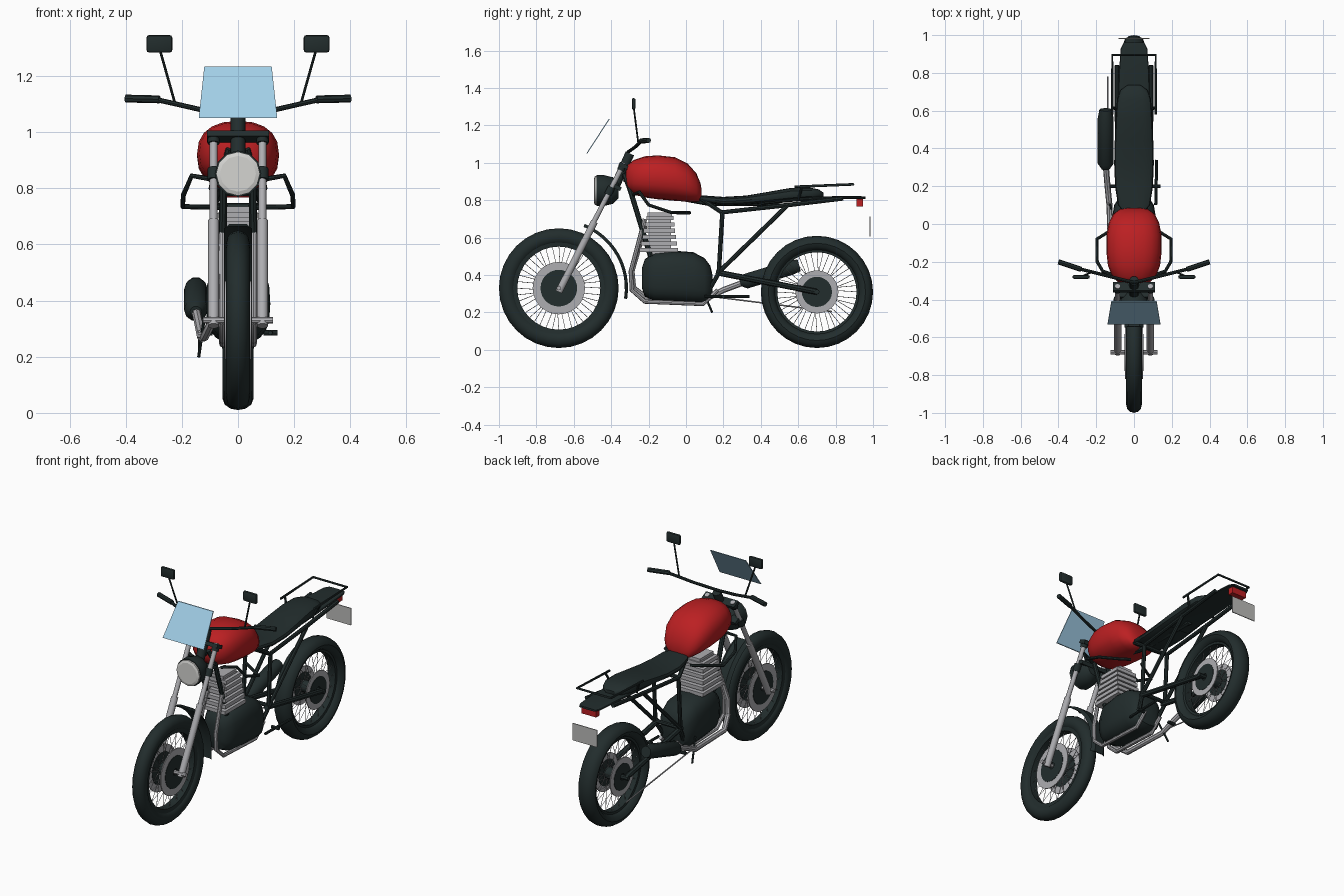
import bpy, bmesh, math
from mathutils import Vector, Matrix

if "Cube" in bpy.data.objects:
    bpy.data.objects.remove(bpy.data.objects["Cube"])


def material(name, rgb):
    m = bpy.data.materials.new(name)
    m.diffuse_color = (*rgb, 1)
    m.use_nodes = True
    m.node_tree.nodes["Principled BSDF"].inputs["Base Color"].default_value = m.diffuse_color
    return m


DARK = material("dark rubber", (0.016, 0.026, 0.026))
RED = material("red paint", (0.50, 0.014, 0.016))
GREY = material("grey metal", (0.42, 0.42, 0.44))
LENS = material("lens white", (0.66, 0.66, 0.64))
BLUE = material("screen blue", (0.36, 0.62, 0.80))
PLATE = material("plate grey", (0.50, 0.50, 0.49))


def finish(ob, mat, smooth=40):
    ob.data.materials.append(mat)
    bpy.ops.object.select_all(action='DESELECT')
    ob.select_set(True)
    bpy.context.view_layer.objects.active = ob
    if smooth:
        bpy.ops.object.shade_smooth_by_angle(angle=math.radians(smooth))
    return ob


def from_bmesh(name, bm, mat, smooth=40):
    bmesh.ops.recalc_face_normals(bm, faces=bm.faces)
    me = bpy.data.meshes.new(name)
    bm.to_mesh(me)
    bm.free()
    ob = bpy.data.objects.new(name, me)
    bpy.context.collection.objects.link(ob)
    return finish(ob, mat, smooth)


def tubes(name, paths, r, mat, mirror=False, radii=None, res=2):
    """Round bars along point paths, optionally repeated on the other side."""
    cu = bpy.data.curves.new(name, 'CURVE')
    cu.dimensions = '3D'
    cu.bevel_depth, cu.bevel_resolution, cu.use_fill_caps = r, res, True
    if mirror:
        paths = paths + [[(-x, y, z) for x, y, z in p] for p in paths]
    for p in paths:
        sp = cu.splines.new('POLY')
        sp.points.add(len(p) - 1)
        for i, co in enumerate(p):
            sp.points[i].co = (*co, 1)
            sp.points[i].radius = radii[i] if radii else 1
    ob = bpy.data.objects.new(name, cu)
    bpy.context.collection.objects.link(ob)
    bpy.ops.object.select_all(action='DESELECT')
    ob.select_set(True)
    bpy.context.view_layer.objects.active = ob
    bpy.ops.object.convert(target='MESH')
    return finish(bpy.context.object, mat)


def bridge(bm, rings, loop):
    n = len(rings[0])
    for k in range(len(rings) if loop else len(rings) - 1):
        a, b = rings[k], rings[(k + 1) % len(rings)]
        for i in range(n):
            j = (i + 1) % n
            bm.faces.new((a[i], a[j], b[j], b[i]))


def lathe_x(name, c, profile, mat, n=32):
    """Closed (x, radius) profile spun about an axle through c = (y, z)."""
    bm = bmesh.new()
    rings = []
    for k in range(n):
        a = math.tau * k / n
        rings.append([bm.verts.new((x, c[0] + r * math.cos(a), c[1] + r * math.sin(a)))
                      for x, r in profile])
    bridge(bm, rings, True)
    return from_bmesh(name, bm, mat)


def loft_y(name, sections, mat, e=0.75, n=16, smooth=40):
    """Rounded body through (y, bottom, top, half width) sections."""
    bm = bmesh.new()
    rings = []
    for y, z0, z1, w in sections:
        ring = []
        for k in range(n):
            c, s = math.cos(math.tau * k / n), math.sin(math.tau * k / n)
            ring.append(bm.verts.new((w * math.copysign(abs(c) ** e, c), y,
                        (z0 + z1) / 2 + (z1 - z0) / 2 * math.copysign(abs(s) ** e, s))))
        rings.append(ring)
    bridge(bm, rings, False)
    bm.faces.new(rings[0])
    bm.faces.new(rings[-1])
    return from_bmesh(name, bm, mat, smooth)


def box(name, c, size, mat, tilt=0, bevel=0):
    bm = bmesh.new()
    bmesh.ops.create_cube(bm, size=1, matrix=Matrix.Translation(c)
                          @ Matrix.Rotation(tilt, 4, 'X') @ Matrix.Diagonal((*size, 1)))
    if bevel:
        bmesh.ops.bevel(bm, geom=bm.edges[:], offset=bevel, segments=2, affect='EDGES', profile=0.5)
    return from_bmesh(name, bm, mat)


# Wheels: tyre, rim, hub, twin discs and crossed spokes
def wheel(tag, c, outer, depth, half, disc_x, disc_r):
    mid = outer - depth / 2
    lathe_x(tag + "_tyre", c, [(half * math.cos(math.tau * k / 12), mid + depth / 2 * math.sin(math.tau * k / 12))
                               for k in range(12)], DARK)
    rim = outer - depth
    lathe_x(tag + "_rim", c, [(-.025, rim - .008), (.025, rim - .008), (.03, rim + .02), (-.03, rim + .02)], DARK)
    tubes(tag + "_hub", [[(-disc_x, *c), (disc_x, *c)]], .035, DARK, res=5)
    for s in (-1, 1):
        for part, r0, r1, t, m in (("disc", disc_r * .68, disc_r, .003, GREY),
                                   ("disc_carrier", .02, disc_r * .7, .005, DARK)):
            lathe_x(tag + "_" + part, c, [(s * disc_x - t, r0), (s * disc_x + t, r0),
                                          (s * disc_x + t, r1), (s * disc_x - t, r1)], m, 28)
    paths = []
    for k in range(40):
        a, s = math.tau * k / 40, (-1) ** k
        b = a + .35 * (1 if k % 4 < 2 else -1)
        paths.append([(s * .038, c[0] + .035 * math.cos(b), c[1] + .035 * math.sin(b)),
                      (s * .008, c[0] + rim * math.cos(a), c[1] + rim * math.sin(a))])
    tubes(tag + "_spokes", paths, .0016, GREY, res=0)


FRONT, REAR = (-.68, .33), (.70, .31)
wheel("front", FRONT, .32, .09, .042, .045, .14)
wheel("rear", REAR, .30, .08, .055, .052, .115)
tubes("front_axle", [[(-.125, *FRONT), (.125, *FRONT)]], .012, GREY)
tubes("rear_axle", [[(-.10, *REAR), (.10, *REAR)]], .014, DARK)

# Front fender: curved sheet behind the wheel
bm = bmesh.new()
rings = []
for k in range(13):
    a = math.radians(68 - 77 * k / 12)
    rings.append([bm.verts.new((x, FRONT[0] + r * math.cos(a), FRONT[1] + r * math.sin(a)))
                  for x, r in ((-.05, .353), (-.03, .37), (.03, .37), (.05, .353), (.03, .362), (-.03, .362))])
bridge(bm, rings, False)
bm.faces.new(rings[0])
bm.faces.new(rings[-1])
from_bmesh("front_fender", bm, DARK)

# Fork and steering
tubes("fork_slider", [[(.087, -.68, .31), (.087, -.49, .685)]], .02, GREY, True, res=3)
tubes("fork_tube", [[(.087, -.50, .67), (.087, -.33, 1.0)]], .014, GREY, True, res=3)
tubes("fork_collar", [[(.087, -.418, .83), (.087, -.397, .87)], [(.087, -.35, .96), (.087, -.335, .99)]],
      .021, DARK, True, res=3)
box("upper_clamp", (0, -.335, .985), (.22, .05, .022), DARK, math.radians(-27))
box("lower_clamp", (0, -.37, .87), (.19, .05, .022), DARK, math.radians(-27))
tubes("steering_stem", [[(0, -.39, .85), (0, -.30, 1.05)]], .026, DARK, res=3)
tubes("handlebar", [[(-.30, -.235, 1.118), (-.24, -.25, 1.105), (-.14, -.275, 1.082), (0, -.31, 1.058),
                     (.14, -.275, 1.082), (.24, -.25, 1.105), (.30, -.235, 1.118)]], .009, DARK)
tubes("grip", [[(.28, -.24, 1.117), (.40, -.20, 1.12)]], .014, DARK, True)
tubes("mirror_stem", [[(.225, -.255, 1.105), (.28, -.28, 1.30)]], .005, DARK, True)
for s in (-1, 1):
    box("mirror", (s * .28, -.28, 1.315), (.092, .02, .062), DARK, 0, .009)

# Windscreen: tapered pane
bm = bmesh.new()
rings = [[bm.verts.new((x, y + d, z)) for x, y, z in
          ((-.14, -.53, 1.05), (.14, -.53, 1.05), (.12, -.41, 1.235), (-.12, -.41, 1.235))] for d in (-.003, .003)]
bridge(bm, rings, False)
bm.faces.new(rings[0])
bm.faces.new(rings[1])
from_bmesh("windscreen", bm, BLUE, 0)

# Headlight
tubes("headlight_shell", [[(0, y, .852) for y in (-.478, -.44, -.39, -.36)]], .083, DARK,
      radii=(1, 1, .85, .5), res=4)
tubes("headlight_lens", [[(0, y, .852) for y in (-.492, -.487, -.474)]], .08, LENS, radii=(.8, .98, .98), res=4)
tubes("headlight_bracket", [[(.05, -.42, .852), (.087, -.405, .855)]], .01, DARK, True)

# Tank
loft_y("fuel_tank", [(-.322, .89, .95, .04), (-.312, .855, .99, .08), (-.28, .83, 1.015, .115),
                     (-.22, .815, 1.035, .138), (-.15, .805, 1.04, .146), (-.06, .797, 1.03, .146),
                     (.01, .792, .995, .132), (.055, .79, .945, .108), (.078, .795, .89, .075),
                     (.084, .815, .855, .035)], RED, .85, 20, 50)

# Seat, tail and rear lamp
loft_y("seat", [(.06, .80, .825, .05), (.10, .79, .825, .085), (.20, .77, .818, .10), (.32, .775, .825, .105),
                (.44, .785, .845, .102), (.56, .795, .866, .097), (.66, .805, .868, .09), (.71, .81, .858, .07),
                (.735, .815, .84, .035)], DARK, .7)
loft_y("tail_fender", [(.40, .775, .80, .075), (.60, .795, .815, .085), (.80, .805, .822, .08),
                       (.93, .808, .822, .07), (.96, .808, .82, .055)], DARK, .5)
box("tail_light", (0, .928, .787), (.10, .035, .04), RED)
box("number_plate", (0, .983, .66), (.165, .005, .105), PLATE)
tubes("rear_rack", [[(-.115, .58, .872), (-.115, .895, .885), (.115, .895, .885), (.115, .58, .872)]], .007, DARK)
tubes("rack_stay", [[(.115, .62, .873), (.085, .60, .80)]], .007, DARK, True)

# Frame
tubes("down_tube", [[(.03, -.33, .94), (.052, -.30, .86), (.055, -.19, .50)]], .014, DARK, True)
tubes("spine_tube", [[(0, -.33, .92), (0, -.10, .83), (0, .12, .79), (0, .50, .79)]], .02, DARK)
tubes("rear_frame", [[(.06, .08, .81), (.085, .19, .735), (.09, .55, .775), (.09, .84, .81)],
                     [(.085, .195, .74), (.085, .175, .41), (.06, .10, .28)],
                     [(.085, .18, .42), (.09, .55, .78)]], .012, DARK, True)
tubes("swing_arm", [[(.08, .16, .415), (.08, .70, .31)]], .016, DARK, True)
tubes("frame_cross_bar", [[(-.085, .18, .42), (.085, .18, .42)], [(-.085, .19, .735), (.085, .19, .735)]], .012, DARK)
tubes("lower_cradle", [[(.055, -.22, .70), (.055, -.295, .42), (.055, -.29, .32), (.055, -.22, .258),
                        (.055, .09, .245), (.055, .17, .32)]], .012, GREY, True)
tubes("side_guard", [[(.08, -.28, .83), (.165, -.25, .845), (.195, -.20, .775), (.197, -.08, .735),
                      (.10, -.02, .733), (.04, .02, .733)]], .009, DARK, True)

# Engine: rounded crankcase and tapering finned cylinder
loft_y("crankcase", [(-.235, .33, .44, .05), (-.22, .285, .485, .08), (-.17, .262, .52, .105), (-.06, .255, .53, .115),
                     (.04, .25, .522, .115), (.10, .247, .49, .105), (.13, .265, .45, .085), (.142, .31, .40, .05)],
       DARK, .7, 20)
box("cylinder_core", (0, -.14, .61), (.10, .12, .22), GREY)
for k in range(6):
    t = k / 5
    box("cylinder_fin", (0, -.145 + .005 * t, .535 + .034 * k), (.17 - .03 * t, .205 - .06 * t, .022), GREY)
box("cylinder_head", (0, -.14, .72), (.085, .13, .03), GREY)

# Exhaust and muffler on the left
tubes("exhaust_pipe", [[(-.05, -.22, .66), (-.08, -.29, .42), (-.09, -.28, .33), (-.12, -.20, .27),
                        (-.13, .10, .27), (-.14, .20, .32), (-.15, .32, .365)]], .016, GREY)
tubes("muffler", [[(-.15, .29, .36), (-.15, .32, .367), (-.15, .56, .44), (-.15, .605, .452)]], .042, DARK,
      radii=(.5, 1, 1, .8), res=3)

# Pegs, levers, stand and long rod
tubes("foot_peg", [[(.09, .20, .285), (.14, .20, .285)]], .01, DARK, True)
tubes("foot_lever", [[(.115, .10, .285), (.12, .34, .285)]], .008, DARK)
tubes("side_stand", [[(-.12, .08, .34), (-.14, .14, .20)]], .006, DARK)
tubes("brake_rod", [[(-.138, .10, .29), (-.138, .78, .205)]], .004, GREY)
